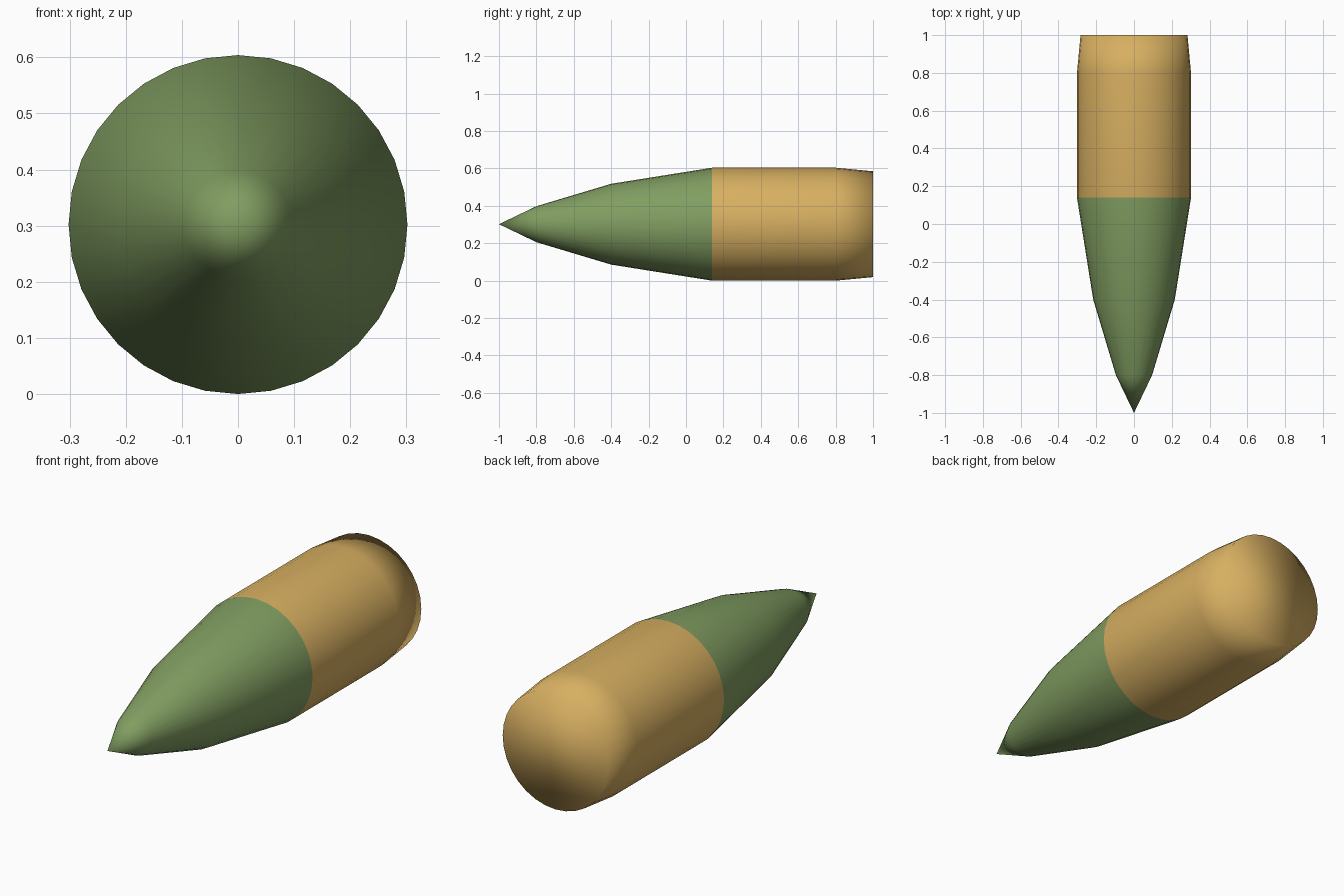
import bpy, bmesh
from math import sin, cos, tau

if "Cube" in bpy.data.objects:
    bpy.data.objects.remove(bpy.data.objects["Cube"])

SIDES = 32
RADIUS = 0.302
# (y, radius) rings from behind the tip to the base
RINGS = [(-0.8, 0.096), (-0.4, 0.216), (0.14, RADIUS), (0.8, RADIUS), (1.0, 0.283)]
TIP_RINGS = 2  # bands before this index belong to the green tip


def material(name, color):
    m = bpy.data.materials.new(name)
    m.diffuse_color = color
    m.use_nodes = True
    m.node_tree.nodes["Principled BSDF"].inputs["Base Color"].default_value = m.diffuse_color
    return m


bm = bmesh.new()

# Pointed tip and cylindrical casing, lofted ring by ring along y
loops = [[bm.verts.new((r * sin(tau * i / SIDES), y, RADIUS + r * cos(tau * i / SIDES)))
          for i in range(SIDES)] for y, r in RINGS]
apex = bm.verts.new((0, -1, RADIUS))
for i in range(SIDES):
    j = (i + 1) % SIDES
    bm.faces.new((apex, loops[0][i], loops[0][j]))
    for k in range(len(loops) - 1):
        face = bm.faces.new((loops[k][i], loops[k + 1][i], loops[k + 1][j], loops[k][j]))
        face.material_index = 0 if k < TIP_RINGS else 1

# Flat base cap
bm.faces.new(loops[-1]).material_index = 1

bmesh.ops.recalc_face_normals(bm, faces=bm.faces)
for f in bm.faces:
    f.smooth = True

mesh = bpy.data.meshes.new("bullet")
bm.to_mesh(mesh)
bm.free()
mesh.materials.append(material("green_tip", (0.22, 0.34, 0.12, 1)))
mesh.materials.append(material("brass_casing", (0.68, 0.43, 0.12, 1)))
bpy.context.collection.objects.link(bpy.data.objects.new("bullet", mesh))
